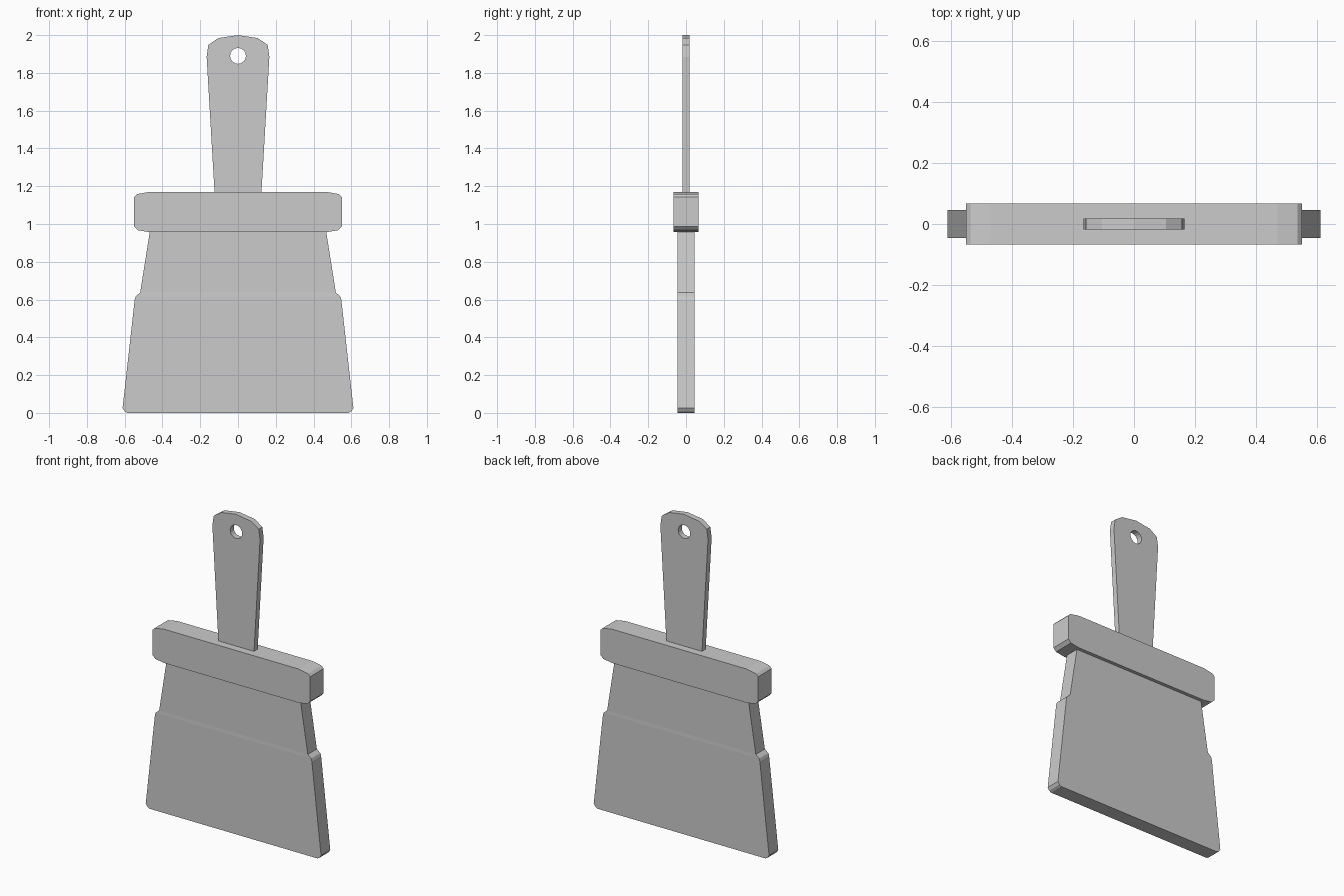
import bpy, math

if "Cube" in bpy.data.objects:
    bpy.data.objects.remove(bpy.data.objects["Cube"])


def plate(name, half_outline, half_depth, hole=None):
    """Extrude a mirrored x/z outline along y, with an optional round hole."""
    mirrored = [(-x, z) for x, z in reversed(half_outline) if x > 0]
    loops = [half_outline + mirrored]
    if hole:
        cx, cz, r, n = hole
        loops.append([(cx + r * math.cos(2 * math.pi * i / n),
                       cz + r * math.sin(2 * math.pi * i / n)) for i in range(n)])
    curve = bpy.data.curves.new(name, 'CURVE')
    curve.dimensions = '2D'
    curve.fill_mode = 'BOTH'
    curve.extrude = half_depth
    for loop in loops:
        spline = curve.splines.new('POLY')
        spline.points.add(len(loop) - 1)
        for point, (x, z) in zip(spline.points, loop):
            point.co = (x, z, 0, 1)
        spline.use_cyclic_u = True
    obj = bpy.data.objects.new(name, curve)
    bpy.context.collection.objects.link(obj)
    obj.rotation_euler.x = math.pi / 2
    bpy.ops.object.select_all(action='DESELECT')
    obj.select_set(True)
    bpy.context.view_layer.objects.active = obj
    bpy.ops.object.convert(target='MESH')
    bpy.ops.object.transform_apply(rotation=True)
    bpy.ops.object.shade_flat()
    return obj


def loft(name, rings):
    """Join rectangular rings (half width, half depth, z), bottom to top."""
    verts, faces = [], [(3, 2, 1, 0)]
    for w, d, z in rings:
        verts += [(-w, -d, z), (w, -d, z), (w, d, z), (-w, d, z)]
    for k in range(len(rings) - 1):
        for i in range(4):
            j = (i + 1) % 4
            faces.append((4 * k + i, 4 * k + j, 4 * k + 4 + j, 4 * k + 4 + i))
    top = 4 * (len(rings) - 1)
    faces.append((top, top + 1, top + 2, top + 3))
    mesh = bpy.data.meshes.new(name)
    mesh.from_pydata(verts, [], faces)
    obj = bpy.data.objects.new(name, mesh)
    bpy.context.collection.objects.link(obj)
    return obj


# Flared bristles with a small step at mid height
loft("bristles", [
    (0.585, 0.046, 0.0), (0.60, 0.046, 0.008), (0.611, 0.046, 0.025),
    (0.547, 0.046, 0.60), (0.541, 0.046, 0.617), (0.518, 0.045, 0.637),
    (0.466, 0.045, 0.965)])

# Wide band with softened ends
plate("band", [
    (0.47, 0.957), (0.53, 0.967), (0.55, 0.987),
    (0.55, 1.143), (0.535, 1.158), (0.47, 1.17)], 0.067)

# Tapered handle with hanging hole
plate("handle", [
    (0.124, 1.165), (0.166, 1.885), (0.157, 1.948),
    (0.105, 1.984), (0.0, 2.0)], 0.018, hole=(0, 1.89, 0.042, 16))
